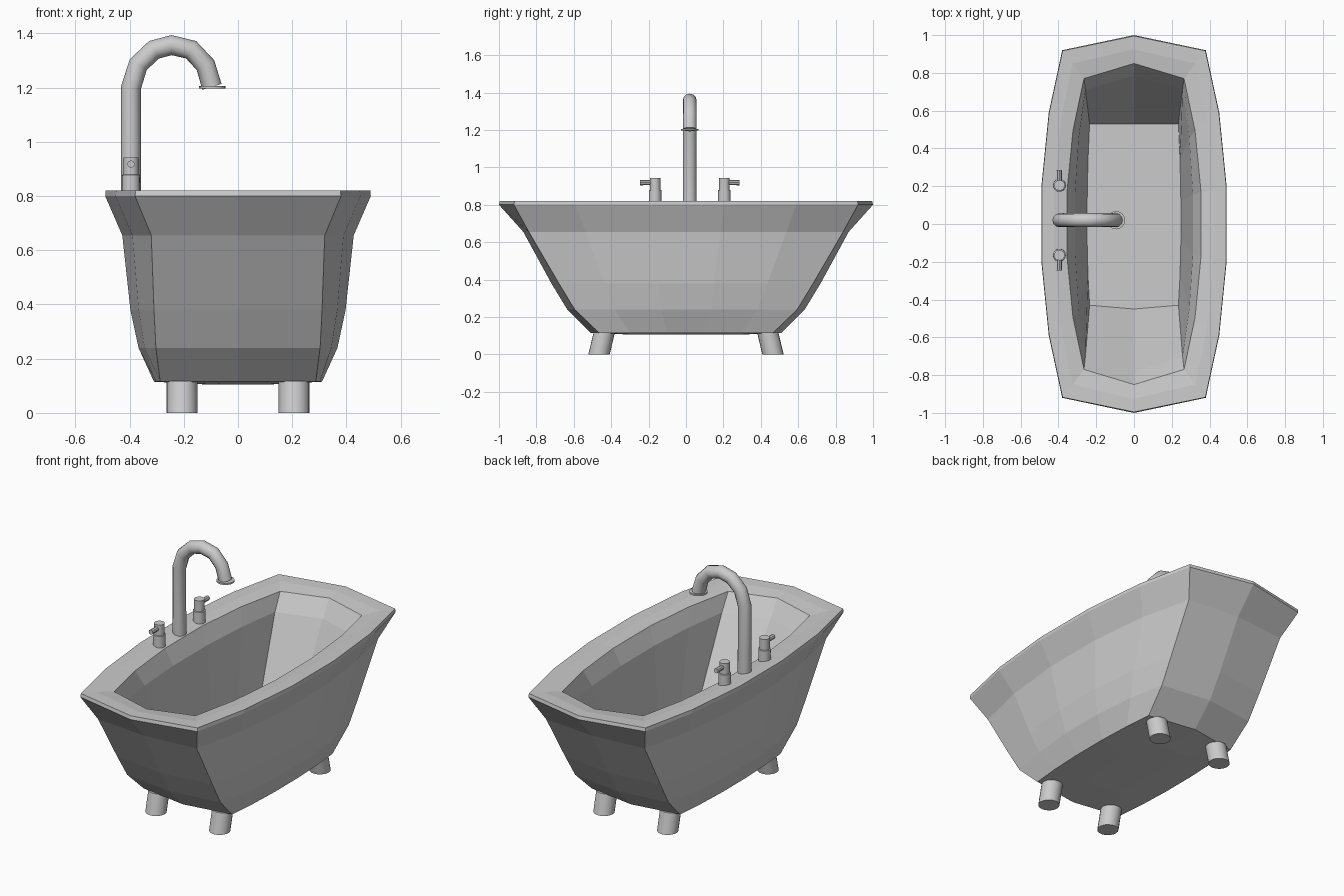
import bpy, bmesh, math
from mathutils import Vector

if "Cube" in bpy.data.objects:
    bpy.data.objects.remove(bpy.data.objects["Cube"])


def add_object(name, bm, angle=35):
    bmesh.ops.recalc_face_normals(bm, faces=bm.faces)
    me = bpy.data.meshes.new(name)
    bm.to_mesh(me)
    bm.free()
    ob = bpy.data.objects.new(name, me)
    bpy.context.collection.objects.link(ob)
    bpy.ops.object.select_all(action='DESELECT')
    ob.select_set(True)
    bpy.context.view_layer.objects.active = ob
    if angle:
        bpy.ops.object.shade_smooth_by_angle(angle=math.radians(angle))
    return ob


def bridge(bm, a, b):
    n = len(a)
    for i in range(n):
        bm.faces.new((a[i], a[(i + 1) % n], b[(i + 1) % n], b[i]))


def tub_ring(bm, z, mid_x, corner_x, corner_y, end_y, back_corner=None, back_end=None):
    """Fourteen-point tub outline; the +y end may differ from the -y end."""
    bc, be = back_corner or corner_y, back_end or end_y
    side_x = corner_x + (mid_x - corner_x) * 0.65
    right = [(corner_x, bc), (side_x, bc * 0.64), (mid_x, bc * 0.22),
             (mid_x, -corner_y * 0.22), (side_x, -corner_y * 0.64), (corner_x, -corner_y)]
    left = [(-x, y) for x, y in reversed(right)]
    pts = [(0, be)] + right + [(0, -end_y)] + left
    return [bm.verts.new((x, y, z)) for x, y in pts]


# Tub shell: outside from the bottom up, over the rim, then down the inside
levels = [
    (0.105, 0.12, 0.11, 0.25, 0.28),
    (0.115, 0.31, 0.287, 0.465, 0.51),
    (0.24, 0.367, 0.303, 0.595, 0.635),
    (0.38, 0.397, 0.31, 0.68, 0.72),
    (0.655, 0.427, 0.32, 0.84, 0.87),
    (0.80, 0.49, 0.38, 0.92, 1.0),
    (0.82, 0.488, 0.378, 0.917, 0.995),
    (0.818, 0.42, 0.325, 0.85, 0.925),
    (0.806, 0.355, 0.265, 0.77, 0.85),
    (0.71, 0.312, 0.257, 0.70, 0.785, 0.71, 0.785),
    (0.23, 0.248, 0.235, 0.43, 0.45, 0.53, 0.53),
]
bm = bmesh.new()
rings = [tub_ring(bm, *lv) for lv in levels]
for a, b in zip(rings, rings[1:]):
    bridge(bm, a, b)
bm.faces.new(rings[0])
bm.faces.new(rings[-1])
add_object("tub", bm, 0)


def tube(name, sections, sides=16):
    """Round part through (centre, radius) sections with horizontal rings."""
    bm = bmesh.new()
    loops = []
    for c, r in sections:
        loops.append([bm.verts.new(Vector(c) + Vector((r * math.cos(t), r * math.sin(t), 0)))
                      for t in (2 * math.pi * i / sides for i in range(sides))])
    for a, b in zip(loops, loops[1:]):
        bridge(bm, a, b)
    bm.faces.new(loops[0])
    bm.faces.new(loops[-1])
    return add_object(name, bm)


# Four legs splayed outward along y
for sx in (-1, 1):
    for sy in (-1, 1):
        tube(f"leg_{'right' if sx > 0 else 'left'}_{'back' if sy > 0 else 'front'}",
             [((sx * 0.207, sy * 0.465, 0), 0.057), ((sx * 0.207, sy * 0.437, 0.118), 0.057)], 20)

# Gooseneck spout as a bevelled polyline turned into a mesh
path = [(-0.395, 0.81), (-0.395, 1.20), (-0.368, 1.285), (-0.31, 1.34), (-0.245, 1.357),
        (-0.173, 1.34), (-0.12, 1.283), (-0.096, 1.203)]
cu = bpy.data.curves.new("spout_path", 'CURVE')
cu.dimensions = '3D'
cu.bevel_depth = 0.037
cu.bevel_resolution = 4
cu.use_fill_caps = True
sp = cu.splines.new('POLY')
sp.points.add(len(path) - 1)
for p, (x, z) in zip(sp.points, path):
    p.co = (x, 0.02, z, 1)
tmp = bpy.data.objects.new("spout_path", cu)
bpy.context.collection.objects.link(tmp)
bpy.context.view_layer.update()
bm = bmesh.new()
bm.from_mesh(bpy.data.meshes.new_from_object(tmp.evaluated_get(bpy.context.evaluated_depsgraph_get())))
bpy.data.objects.remove(tmp)
bmesh.ops.remove_doubles(bm, verts=bm.verts, dist=0.0001)
add_object("spout", bm)
tube("spout_flange", [((-0.095, 0.02, 1.197), 0.048), ((-0.095, 0.02, 1.206), 0.048)])

# Two tap handles with levers pointing away from the spout
for label, y, d in (("front", -0.165, -1), ("back", 0.205, 1)):
    tube(f"tap_{label}", [((-0.395, y, 0.81), 0.034), ((-0.395, y, 0.878), 0.033),
                          ((-0.395, y, 0.88), 0.028), ((-0.395, y, 0.943), 0.028)])
    lever = tube(f"tap_lever_{label}", [((0, 0, 0), 0.013), ((0, 0, 0.08), 0.014)], 8)
    lever.location = (-0.395, y, 0.918)
    lever.rotation_euler = (-d * math.pi / 2, 0, 0)
